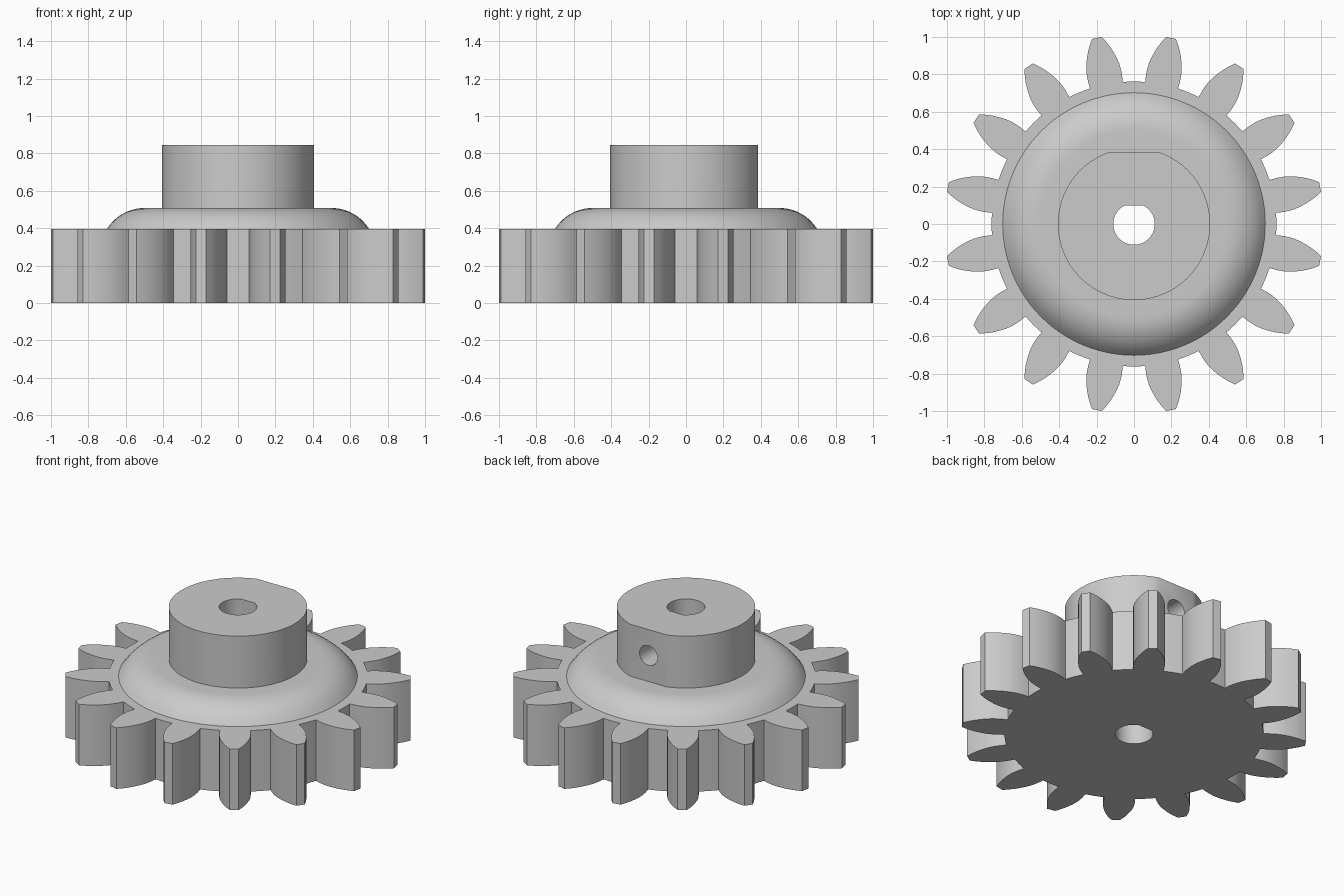
import bpy, bmesh, math
from mathutils import Matrix

if "Cube" in bpy.data.objects:
    bpy.data.objects.remove(bpy.data.objects["Cube"])

TEETH = 16
GEAR_TOP, DOME_TOP, HUB_TOP = 0.396, 0.508, 0.845

steel = bpy.data.materials.new("grey metal")
steel.diffuse_color = (0.6, 0.6, 0.6, 1)
steel.use_nodes = True
steel.node_tree.nodes["Principled BSDF"].inputs["Base Color"].default_value = steel.diffuse_color


def new_object(name, bm):
    bmesh.ops.recalc_face_normals(bm, faces=bm.faces)
    mesh = bpy.data.meshes.new(name)
    bm.to_mesh(mesh)
    bm.free()
    mesh.materials.append(steel)
    ob = bpy.data.objects.new(name, mesh)
    bpy.context.collection.objects.link(ob)
    return ob


def prism(name, outline, z0, z1):
    """Extrude a closed 2D outline from z0 to z1."""
    bm = bmesh.new()
    face = bm.faces.new([bm.verts.new((x, y, z0)) for x, y in outline])
    top = bmesh.ops.extrude_face_region(bm, geom=[face])["geom"]
    verts = [v for v in top if isinstance(v, bmesh.types.BMVert)]
    bmesh.ops.translate(bm, verts=verts, vec=(0, 0, z1 - z0))
    return new_object(name, bm)


def d_outline(radius, flat_y, steps):
    """Circle with its +y side cut flat."""
    a = math.asin(flat_y / radius)
    span = math.pi + 2 * a
    start = math.pi - a
    return [(radius * math.cos(start + span * i / steps),
             radius * math.sin(start + span * i / steps)) for i in range(steps + 1)]


def combine(target, tool, operation):
    mod = target.modifiers.new(operation, 'BOOLEAN')
    mod.operation, mod.object, mod.solver = operation, tool, 'EXACT'
    bpy.context.view_layer.objects.active = target
    bpy.ops.object.modifier_apply(modifier=mod.name)
    bpy.data.objects.remove(tool)


# toothed wheel: half tooth as (radius, half width), mirrored and repeated
half_tooth = [(0.762, 0.0895), (0.80, 0.0925), (0.83, 0.0925), (0.86, 0.0900), (0.89, 0.0835),
              (0.92, 0.0740), (0.95, 0.0625), (0.98, 0.0480), (1.0147, 0.0265)]
outline = []
for k in range(TEETH):
    centre = (k + 0.5) * math.tau / TEETH
    flank = [(r, math.asin(w / r)) for r, w in half_tooth]
    tooth = [(r, -a) for r, a in flank] + [(r, a) for r, a in reversed(flank)]
    tooth.append((0.762, math.pi / TEETH))
    outline += [(r * math.cos(centre + a), r * math.sin(centre + a)) for r, a in tooth]
gear = prism("gear", outline, 0, GEAR_TOP)

# rounded shoulder: arc profile spun around z
R, FLAT_R, EDGE_R = 0.235, 0.50, 0.702
end = math.asin((EDGE_R - FLAT_R) / R)
profile = [(0, DOME_TOP)]
profile += [(FLAT_R + R * math.sin(end * i / 10), DOME_TOP - R + R * math.cos(end * i / 10))
            for i in range(11)]
profile[-1] = (EDGE_R, GEAR_TOP)
profile += [(EDGE_R, 0.2), (0, 0.2)]
bm = bmesh.new()
pts = [bm.verts.new((r, 0, z)) for r, z in profile]
edges = [bm.edges.new(p) for p in zip(pts, pts[1:])]
bmesh.ops.spin(bm, geom=pts + edges, cent=(0, 0, 0), axis=(0, 0, 1),
               angle=math.tau, steps=96, use_merge=True)
bmesh.ops.remove_doubles(bm, verts=bm.verts, dist=1e-5)
shoulder = new_object("shoulder", bm)

# hub with one flat side
hub = prism("hub", d_outline(0.407, 0.385, 80), 0.3, HUB_TOP)

# shaft bore with a flat, and the set screw hole through the hub flat
bore = prism("bore_cutter", d_outline(0.111, 0.10, 40), -0.2, 1.2)
bm = bmesh.new()
bmesh.ops.create_cone(bm, cap_ends=True, segments=32, radius1=0.064, radius2=0.064, depth=0.6,
                      matrix=Matrix.Translation((0, 0.3, 0.677)) @ Matrix.Rotation(math.pi / 2, 4, 'X'))
screw_hole = new_object("screw_hole_cutter", bm)

combine(gear, shoulder, 'UNION')
combine(gear, hub, 'UNION')
combine(gear, bore, 'DIFFERENCE')
combine(gear, screw_hole, 'DIFFERENCE')

gear.select_set(True)
bpy.context.view_layer.objects.active = gear
bpy.ops.object.shade_smooth_by_angle(angle=math.radians(25))
